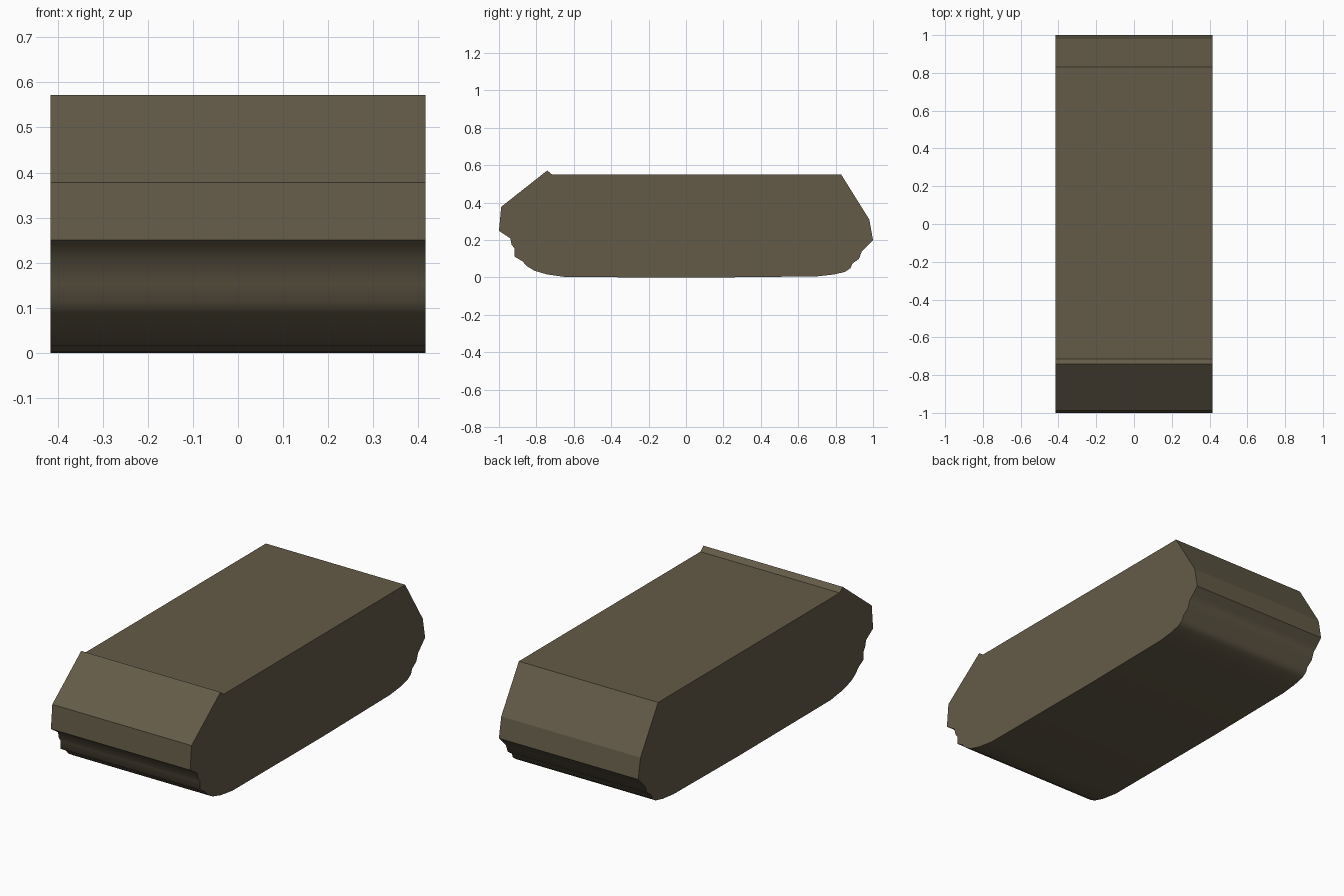
import bpy, bmesh

if "Cube" in bpy.data.objects:
    bpy.data.objects.remove(bpy.data.objects["Cube"])

HALF_WIDTH = 0.415

# side profile (y, z): upper deck outline, flat faces
upper = [(1.0, 0.2), (0.98, 0.31), (0.83, 0.55), (-0.715, 0.55),
         (-0.742, 0.572), (-0.988, 0.378), (-1.0, 0.25)]
# lower outline: rippled ends and rounded belly, smooth faces
lower = [(-0.94, 0.21), (-0.932, 0.175), (-0.917, 0.155), (-0.917, 0.112),
         (-0.875, 0.087), (-0.85, 0.06), (-0.81, 0.036), (-0.74, 0.016),
         (-0.64, 0.002), (0.14, 0.0), (0.70, 0.006), (0.79, 0.016),
         (0.85, 0.03), (0.88, 0.05), (0.89, 0.075), (0.925, 0.1),
         (0.94, 0.14), (0.965, 0.165)]
profile = upper + lower

# hull paint
paint = bpy.data.materials.new("olive_brown")
paint.diffuse_color = (0.127, 0.105, 0.065, 1)
paint.use_nodes = True
paint.node_tree.nodes["Principled BSDF"].inputs["Base Color"].default_value = paint.diffuse_color

# hull: profile extruded across the width
bm = bmesh.new()
left = bm.faces.new([bm.verts.new((-HALF_WIDTH, y, z)) for y, z in profile])
res = bmesh.ops.extrude_face_region(bm, geom=[left], use_keep_orig=True)
new_verts = [g for g in res["geom"] if isinstance(g, bmesh.types.BMVert)]
bmesh.ops.translate(bm, verts=new_verts, vec=(2 * HALF_WIDTH, 0, 0))
bmesh.ops.recalc_face_normals(bm, faces=bm.faces)

# smooth only the lower strips, with hard edges round the end caps
for f in bm.faces:
    f.smooth = len(f.verts) == 4 and f.calc_center_median().z < 0.24
for e in bm.edges:
    cap = any(len(f.verts) > 4 for f in e.link_faces)
    e.smooth = not cap and all(f.smooth for f in e.link_faces)

mesh = bpy.data.meshes.new("hull")
bm.to_mesh(mesh)
bm.free()
mesh.materials.append(paint)
bpy.context.collection.objects.link(bpy.data.objects.new("hull", mesh))
